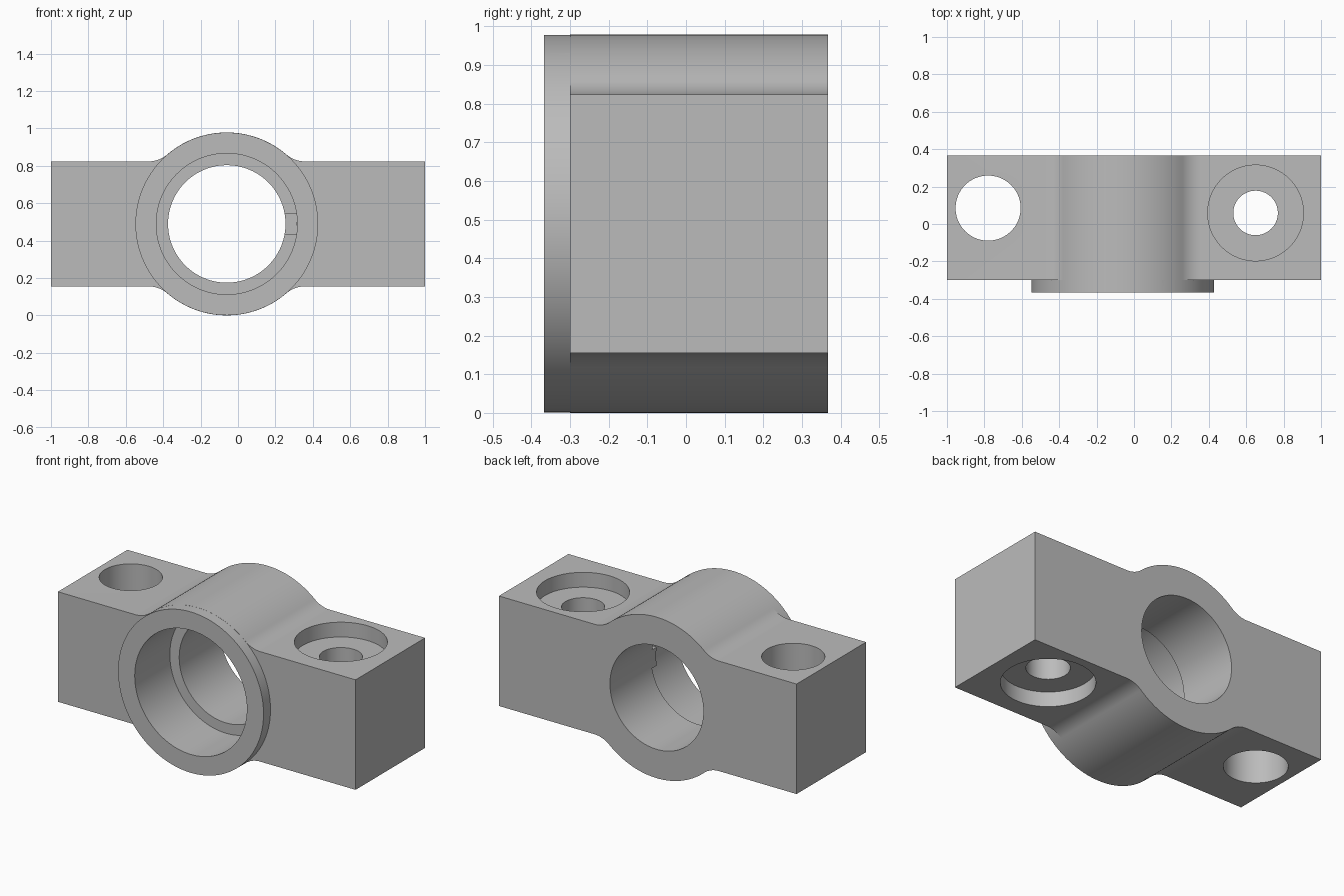
import bpy
import bmesh
from math import radians, cos, sin, atan2, pi

old = bpy.data.objects.get("Cube")
if old:
    bpy.data.objects.remove(old, do_unlink=True)

grey = bpy.data.materials.new("plain grey")
grey.use_nodes = True
colour = (0.5, 0.5, 0.5, 1)
grey.diffuse_color = colour
grey.node_tree.nodes["Principled BSDF"].inputs["Base Color"].default_value = colour

CX, CZ, R = -0.06, 0.489, 0.489      # bearing axis and outer radius
BACK, FRONT, BOSS = 0.367, -0.3, -0.367
HALF = 0.334                         # half height of the arms
FILLET = 0.155
BORE, RECESS, LEDGE = 0.314, 0.377, -0.03


def arc(cx, cz, r, a0, a1, n):
    return [(cx + r * cos(a0 + (a1 - a0) * i / n),
             cz + r * sin(a0 + (a1 - a0) * i / n)) for i in range(n + 1)]


def prism(name, outline, y0, y1):
    """Extrude an outline in x and z along y."""
    bm = bmesh.new()
    face = bm.faces.new([bm.verts.new((x, y0, z)) for x, z in outline])
    top = bmesh.ops.extrude_face_region(bm, geom=[face])["geom"]
    bmesh.ops.translate(bm, vec=(0, y1 - y0, 0),
                        verts=[v for v in top if isinstance(v, bmesh.types.BMVert)])
    bmesh.ops.recalc_face_normals(bm, faces=bm.faces)
    mesh = bpy.data.meshes.new(name)
    bm.to_mesh(mesh)
    bm.free()
    obj = bpy.data.objects.new(name, mesh)
    bpy.context.collection.objects.link(obj)
    obj.data.materials.append(grey)
    return obj


def disc(name, r, y0, y1):
    return prism(name, arc(CX, CZ, r, 0, 2 * pi, 128)[:-1], y0, y1)


def drill(name, x, y, r, z0, z1):
    bpy.ops.mesh.primitive_cylinder_add(vertices=96, radius=r, depth=z1 - z0,
                                        location=(x, y, (z0 + z1) / 2))
    obj = bpy.context.object
    obj.name = name
    obj.data.materials.append(grey)
    return obj


def combine(target, tool, operation):
    """Apply a boolean and discard the tool."""
    mod = target.modifiers.new(tool.name, 'BOOLEAN')
    mod.operation, mod.solver, mod.object = operation, 'EXACT', tool
    bpy.context.view_layer.objects.active = target
    bpy.ops.object.modifier_apply(modifier=mod.name)
    bpy.data.objects.remove(tool, do_unlink=True)


# Body outline: one quarter with the fillet, mirrored about the bearing axis
run = ((R + FILLET) ** 2 - (HALF + FILLET) ** 2) ** 0.5
meet = atan2(HALF + FILLET, run)
quarter = arc(run, HALF + FILLET, FILLET, -pi / 2, meet - pi, 16)
quarter += arc(0, 0, R, meet, pi / 2, 24)[1:]
upper = [(1 - CX, HALF)] + quarter
upper += [(-x, z) for x, z in reversed(quarter[:-1])] + [(-1 - CX, HALF)]
outline = upper + [(x, -z) for x, z in reversed(upper)]
body = prism("bearing_block", [(CX + x, CZ + z) for x, z in outline], FRONT, BACK)

# Raised front boss, as part of the bearing block
combine(body, disc("front_boss", R - 0.0005, BOSS, FRONT + 0.05), 'UNION')

# Bearing bore and wider front recess
combine(body, disc("bore_cutter", BORE, -1, 1), 'DIFFERENCE')
combine(body, disc("recess_cutter", RECESS, -1, LEDGE), 'DIFFERENCE')

# Plain bolt hole on one arm, recessed bolt hole on the other
DEPTH = 0.09
combine(body, drill("plain_hole", -0.78, 0.085, 0.174, -1, 2), 'DIFFERENCE')
combine(body, drill("bolt_hole", 0.65, 0.059, 0.119, -1, 2), 'DIFFERENCE')
combine(body, drill("top_recess", 0.65, 0.059, 0.256, CZ + HALF - DEPTH, 2), 'DIFFERENCE')
combine(body, drill("bottom_recess", 0.65, 0.059, 0.256, -1, CZ - HALF + DEPTH), 'DIFFERENCE')

# Small locating tab on the ledge inside the bore
tab_angle = 0.18
tab = arc(CX, CZ, BORE, -tab_angle, tab_angle, 8)
tab += [(CX + RECESS - 0.002, z) for x, z in (tab[-1], tab[0])]
prism("locating_tab", tab, LEDGE - 0.045, LEDGE + 0.001)

# Smooth the curved walls and keep the machined edges sharp
bpy.ops.object.select_all(action='DESELECT')
body.select_set(True)
bpy.context.view_layer.objects.active = body
bpy.ops.object.shade_smooth_by_angle(angle=radians(30))
